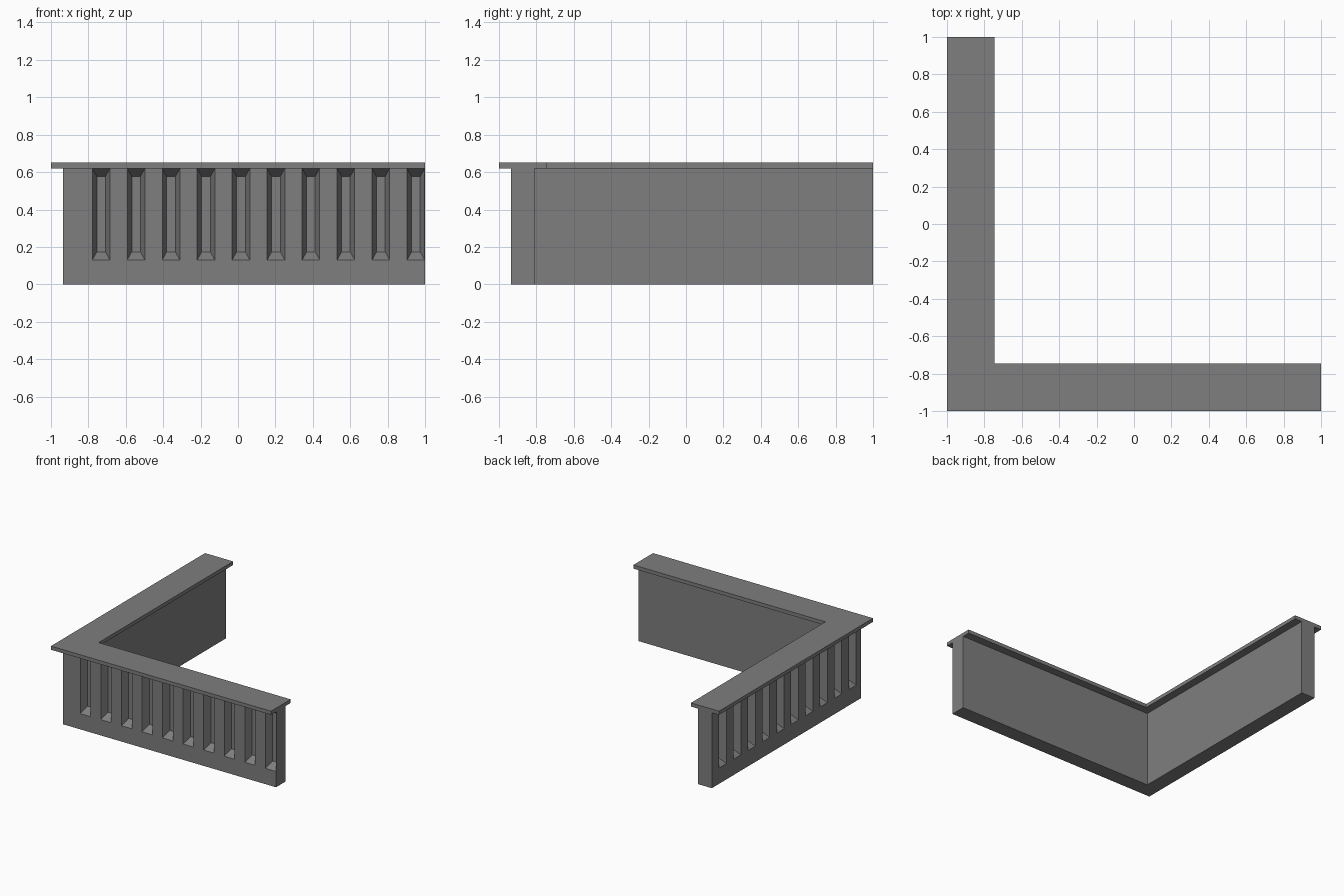
import bpy, bmesh

cube = bpy.data.objects.get("Cube")
if cube:
    bpy.data.objects.remove(cube, do_unlink=True)

stone = bpy.data.materials.new("grey_stone")
stone.use_nodes = True
grey = (0.21, 0.21, 0.21, 1)
stone.diffuse_color = grey
stone.node_tree.nodes["Principled BSDF"].inputs["Base Color"].default_value = grey

OUT, INN, END = -0.935, -0.81, 1.0       # wall faces and open end
SILL, TOP, CAP = 0.13, 0.62, 0.65        # groove foot, wall top, cap top
WIDTH, PITCH, DEPTH = 0.094, 0.187, 0.06
SIDE, SLOPE = 0.024, 0.044               # bevel of the groove sides and ends


def finish(bm, name):
    bmesh.ops.remove_doubles(bm, verts=bm.verts, dist=0.0001)
    mesh = bpy.data.meshes.new(name)
    bm.to_mesh(mesh)
    bm.free()
    mesh.materials.append(stone)
    bpy.context.collection.objects.link(bpy.data.objects.new(name, mesh))


def wall(name, starts, swap):
    """Grooved wall; points are (along, across, height), swapped for the side arm."""
    bm = bmesh.new()

    def face(*pts):
        pts = [(d, u, z) for u, d, z in reversed(pts)] if swap else pts
        bm.faces.new([bm.verts.new(p) for p in pts])

    def panel(u0, u1, z0, z1, d=OUT):
        face((u0, d, z0), (u1, d, z0), (u1, d, z1), (u0, d, z1))

    # Outer skirt and the piers between grooves
    panel(OUT, END, 0, SILL)
    edge = OUT
    for u in starts:
        panel(edge, u, SILL, TOP)
        edge = u + WIDTH
        # Tapered groove: back panel and four sloping sides
        a, b, lo, hi, back = u + SIDE, edge - SIDE, SILL + SLOPE, TOP - SLOPE, OUT + DEPTH
        panel(a, b, lo, hi, back)
        rim = [(u, OUT, SILL), (edge, OUT, SILL), (edge, OUT, TOP), (u, OUT, TOP)]
        floor = [(a, back, lo), (b, back, lo), (b, back, hi), (a, back, hi)]
        for i in range(4):
            j = (i + 1) % 4
            face(rim[i], rim[j], floor[j], floor[i])
    panel(edge, END, SILL, TOP)
    # Inner face, open end, underside and top
    face((END, INN, 0), (INN, INN, 0), (INN, INN, TOP), (END, INN, TOP))
    face((END, OUT, 0), (END, INN, 0), (END, INN, TOP), (END, OUT, TOP))
    face((OUT, OUT, 0), (INN, INN, 0), (END, INN, 0), (END, OUT, 0))
    face((OUT, OUT, TOP), (END, OUT, TOP), (END, INN, TOP), (INN, INN, TOP))
    finish(bm, name)


wall("front_wall", [-0.779 + PITCH * i for i in range(10)], False)
wall("side_wall", [-0.873 + PITCH * i for i in range(10)], True)

# L-shaped cap slab
bm = bmesh.new()
IN = -0.745
outline = [(-1, -1), (1, -1), (1, IN), (IN, IN), (IN, 1), (-1, 1)]
base = bm.faces.new([bm.verts.new((x, y, TOP)) for x, y in outline])
ext = bmesh.ops.extrude_face_region(bm, geom=[base], use_keep_orig=True)
for v in ext["geom"]:
    if isinstance(v, bmesh.types.BMVert):
        v.co.z = CAP
bmesh.ops.recalc_face_normals(bm, faces=bm.faces)
finish(bm, "cap_slab")
